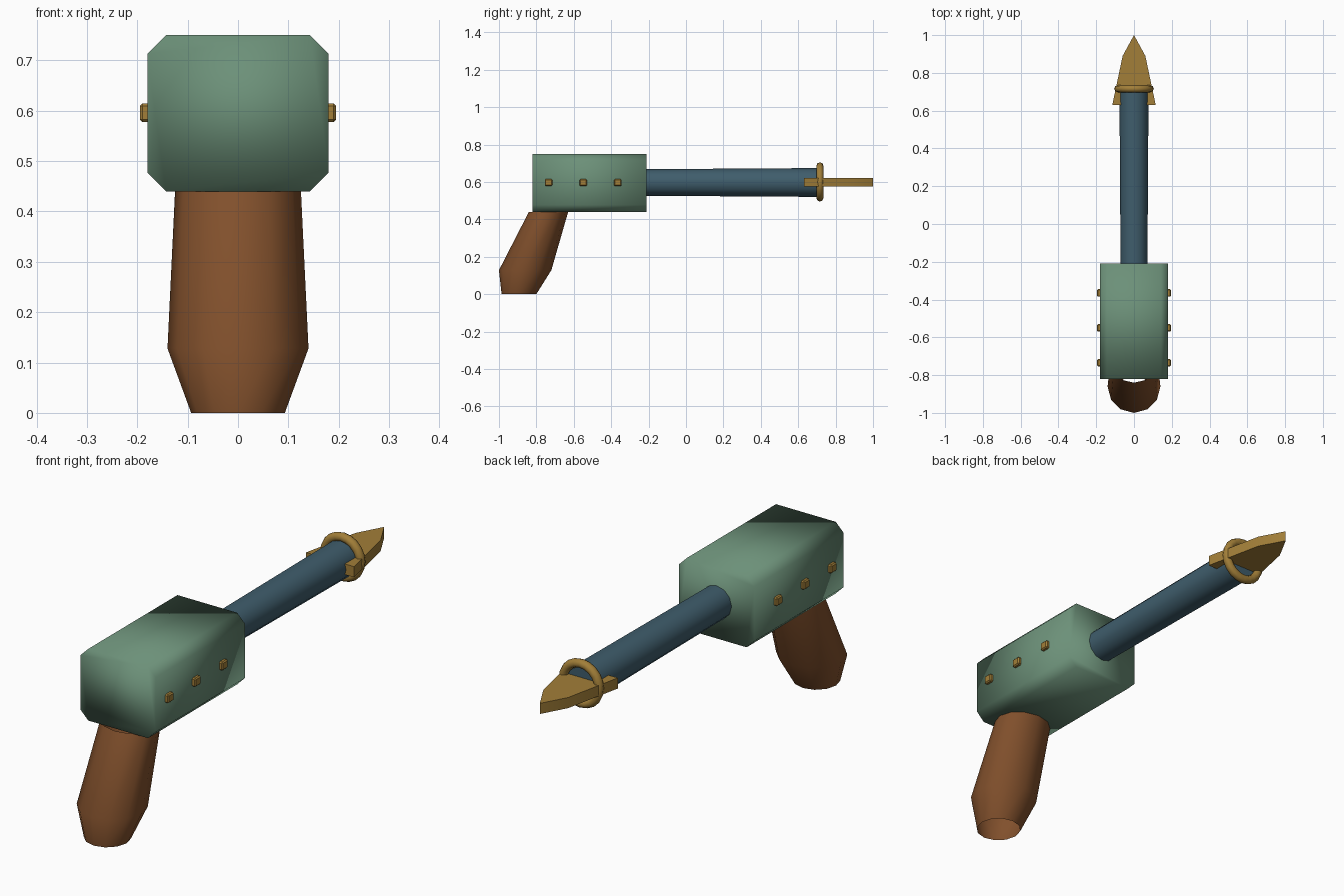
import bpy, bmesh, math
from mathutils import Vector

if "Cube" in bpy.data.objects:
    bpy.data.objects.remove(bpy.data.objects["Cube"])


def material(name, color):
    m = bpy.data.materials.new(name)
    m.diffuse_color = (*color, 1)
    m.use_nodes = True
    m.node_tree.nodes["Principled BSDF"].inputs["Base Color"].default_value = m.diffuse_color
    return m


GREEN = material("green_paint", (0.15, 0.28, 0.19))
BROWN = material("brown_wood", (0.22, 0.08, 0.025))
BLUE = material("blue_steel", (0.05, 0.11, 0.15))
GOLD = material("brass", (0.36, 0.21, 0.04))


def make(name, bm, mat, angle=30):
    bmesh.ops.recalc_face_normals(bm, faces=bm.faces)
    me = bpy.data.meshes.new(name)
    bm.to_mesh(me)
    bm.free()
    ob = bpy.data.objects.new(name, me)
    bpy.context.collection.objects.link(ob)
    me.materials.append(mat)
    bpy.ops.object.select_all(action='DESELECT')
    ob.select_set(True)
    bpy.context.view_layer.objects.active = ob
    if angle >= 180:
        bpy.ops.object.shade_smooth()
    else:
        bpy.ops.object.shade_smooth_by_angle(angle=math.radians(angle))
    return ob


def loft(rings, caps, closed=False):
    """Skin a list of equal-length point rings."""
    bm = bmesh.new()
    vs = [[bm.verts.new(p) for p in r] for r in rings]
    n = len(vs[0])
    pairs = list(zip(vs, vs[1:])) + ([(vs[-1], vs[0])] if closed else [])
    for a, b in pairs:
        for i in range(n):
            j = (i + 1) % n
            bm.faces.new((a[i], a[j], b[j], b[i]))
    if caps:
        bm.faces.new(vs[0])
        bm.faces.new(vs[-1])
    return bm


def circle(n):
    return [(math.cos(2 * math.pi * i / n), math.sin(2 * math.pi * i / n)) for i in range(n)]


# Body: box with bevelled long edges, softly shaded
w, h, c, zc = 0.18, 0.155, 0.037, 0.595
octagon = [(w, h - c), (w - c, h), (c - w, h), (-w, h - c),
           (-w, c - h), (c - w, -h), (w - c, -h), (w, c - h)]
make("body", loft([[(x, y, zc + z) for x, z in octagon] for y in (-0.82, -0.21)], True), GREEN, 180)

# Grip: open slanted tube (z, centre y, half width, half depth)
sections = [(0, -0.893, 0.093, 0.093), (0.128, -0.86, 0.14, 0.14), (0.44, -0.735, 0.125, 0.105)]
make("grip", loft([[(rx * x, cy + ry * y, z) for x, y in circle(12)]
                   for z, cy, rx, ry in sections], False), BROWN, 40)

# Barrel: slightly flared tube
make("barrel", loft([[(r * x, y, 0.597 + r * z) for x, z in circle(12)]
                     for y, r in ((-0.23, 0.071), (0.71, 0.077))], True), BLUE, 40)

# Muzzle ring
R, r = 0.086, 0.019
make("muzzle_ring", loft([[((R + r * a) * x, 0.716 + r * b, 0.6 + (R + r * a) * z)
                           for a, b in circle(8)] for x, z in circle(20)], False, True), GOLD, 50)

# Blade: flat barbed plate
half = [(0.06, 0.89), (0.115, 0.63)]
outline = [(0, 1.0)] + half + [(-x, y) for x, y in reversed(half)]
make("blade", loft([[(x, y, z) for x, y in outline] for z in (0.575, 0.621)], True), GOLD)

# Side studs
for side, s in (("right", 1), ("left", -1)):
    for i, y in enumerate((-0.735, -0.55, -0.365)):
        bm = bmesh.new()
        bmesh.ops.create_cube(bm, size=1)
        bmesh.ops.scale(bm, vec=(0.03, 0.04, 0.037), verts=bm.verts)
        bmesh.ops.bevel(bm, geom=bm.edges[:], offset=0.005, segments=1, affect='EDGES')
        bmesh.ops.translate(bm, vec=Vector((s * 0.18, y, 0.596)), verts=bm.verts)
        make(f"{side}_stud_{i + 1}", bm, GOLD)
